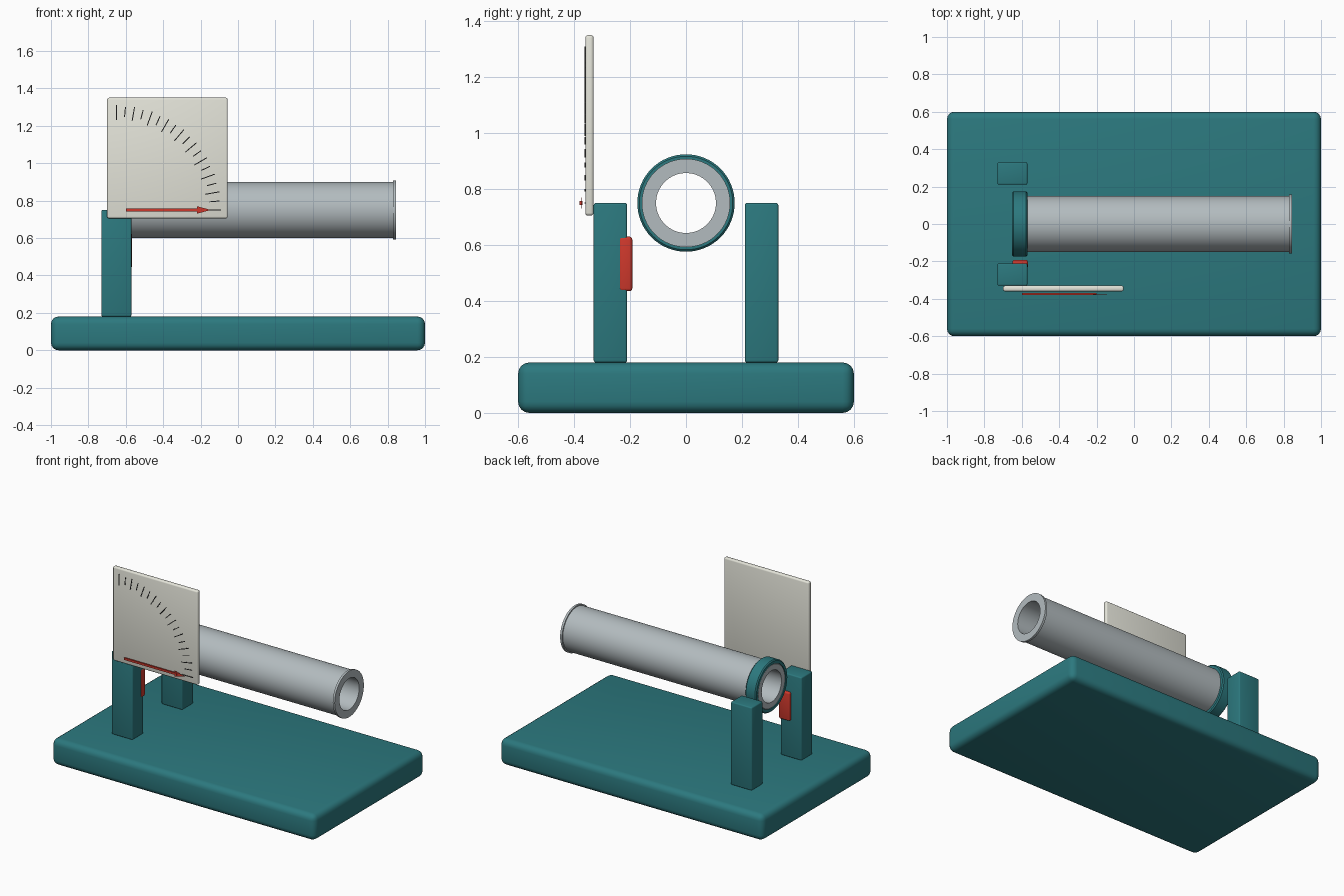
import bpy, bmesh, math
from mathutils import Matrix, Vector

if "Cube" in bpy.data.objects:
    bpy.data.objects.remove(bpy.data.objects["Cube"])


def material(name, rgb):
    m = bpy.data.materials.new(name)
    m.diffuse_color = (*rgb, 1)
    m.use_nodes = True
    m.node_tree.nodes["Principled BSDF"].inputs["Base Color"].default_value = m.diffuse_color
    return m


TEAL = material("teal", (0.025, 0.19, 0.21))
STEEL = material("steel", (0.45, 0.50, 0.52))
CREAM = material("cream", (0.78, 0.78, 0.70))
RED = material("red", (0.62, 0.04, 0.025))
BLACK = material("black", (0.01, 0.01, 0.01))


def finish(name, bm, mat, smooth=True):
    bmesh.ops.recalc_face_normals(bm, faces=bm.faces)
    me = bpy.data.meshes.new(name)
    bm.to_mesh(me)
    bm.free()
    me.materials.append(mat)
    ob = bpy.data.objects.new(name, me)
    bpy.context.collection.objects.link(ob)
    if smooth:
        bpy.ops.object.select_all(action='DESELECT')
        ob.select_set(True)
        bpy.context.view_layer.objects.active = ob
        bpy.ops.object.shade_smooth_by_angle(angle=math.radians(35))
    return ob


def box(name, lo, hi, mat, bevel=0.0, segments=3):
    """Bevelled box spanning two corners."""
    lo, hi = Vector(lo), Vector(hi)
    bm = bmesh.new()
    bmesh.ops.create_cube(bm, size=1, matrix=Matrix.Translation((lo + hi) / 2)
                          @ Matrix.Diagonal((*(hi - lo), 1)))
    if bevel:
        bmesh.ops.bevel(bm, geom=bm.edges[:], offset=bevel, segments=segments,
                        profile=0.5, affect='EDGES')
    return finish(name, bm, mat)


def lathe(name, profile, mat, z=0.75, sides=64):
    """Closed (x, radius) profile turned around the barrel axis."""
    bm = bmesh.new()
    rings = []
    for i in range(sides):
        a = math.tau * i / sides
        rings.append([bm.verts.new((x, r * math.cos(a), z + r * math.sin(a)))
                      for x, r in profile])
    n = len(profile)
    for i in range(sides):
        p, q = rings[i], rings[(i + 1) % sides]
        for j in range(n):
            k = (j + 1) % n
            bm.faces.new((p[j], p[k], q[k], q[j]))
    return finish(name, bm, mat)


# Base and the pair of uprights
box("base", (-1, -0.6, 0), (1, 0.6, 0.18), TEAL, 0.04, 4)
for label, y in (("front_post", -0.27), ("back_post", 0.27)):
    box(label, (-0.73, y - 0.06, 0.18), (-0.57, y + 0.06, 0.75), TEAL, 0.008)

# Open tube, breech collar and muzzle lip
lathe("barrel", [(-0.65, 0.107), (-0.65, 0.145), (-0.645, 0.15),
                 (0.835, 0.15), (0.835, 0.107)], STEEL)
lathe("breech_collar", [(-0.652, 0.149), (-0.652, 0.167), (-0.645, 0.174),
                        (-0.577, 0.174), (-0.57, 0.167), (-0.57, 0.149)], TEAL)
lathe("muzzle_lip", [(0.83, 0.107), (0.83, 0.158), (0.845, 0.158),
                     (0.845, 0.107)], STEEL)

# Red trigger on the inner face of the front post
box("trigger", (-0.65, -0.24, 0.435), (-0.568, -0.192, 0.63), RED, 0.01)

# Angle scale plate
box("scale_plate", (-0.70, -0.36, 0.705), (-0.055, -0.33, 1.35), CREAM, 0.01)

# Scale ticks every five degrees, longer on the tens
bm = bmesh.new()
for i in range(19):
    a = math.radians(5 * i)
    r0, r1 = (0.482, 0.56) if i % 2 == 0 else (0.50, 0.553)
    m = (Matrix.Translation((-0.65, -0.361, 0.75)) @ Matrix.Rotation(-a, 4, 'Y')
         @ Matrix.Translation(((r0 + r1) / 2, 0, 0))
         @ Matrix.Diagonal((r1 - r0, 0.002, 0.005, 1)))
    bmesh.ops.create_cube(bm, size=1, matrix=m)
finish("scale_ticks", bm, BLACK, False)

# Pointer arrow: square shaft and flat head
box("pointer_shaft", (-0.60, -0.38, 0.743), (-0.20, -0.37, 0.757), RED)
bm = bmesh.new()
head = [(-0.22, 0.73), (-0.145, 0.75), (-0.22, 0.77)]
near, far = ([bm.verts.new((x, y, z)) for x, z in head] for y in (-0.376, -0.374))
bm.faces.new(near)
bm.faces.new(far[::-1])
for i in range(3):
    k = (i + 1) % 3
    bm.faces.new((near[i], far[i], far[k], near[k]))
finish("pointer_head", bm, RED, False)
